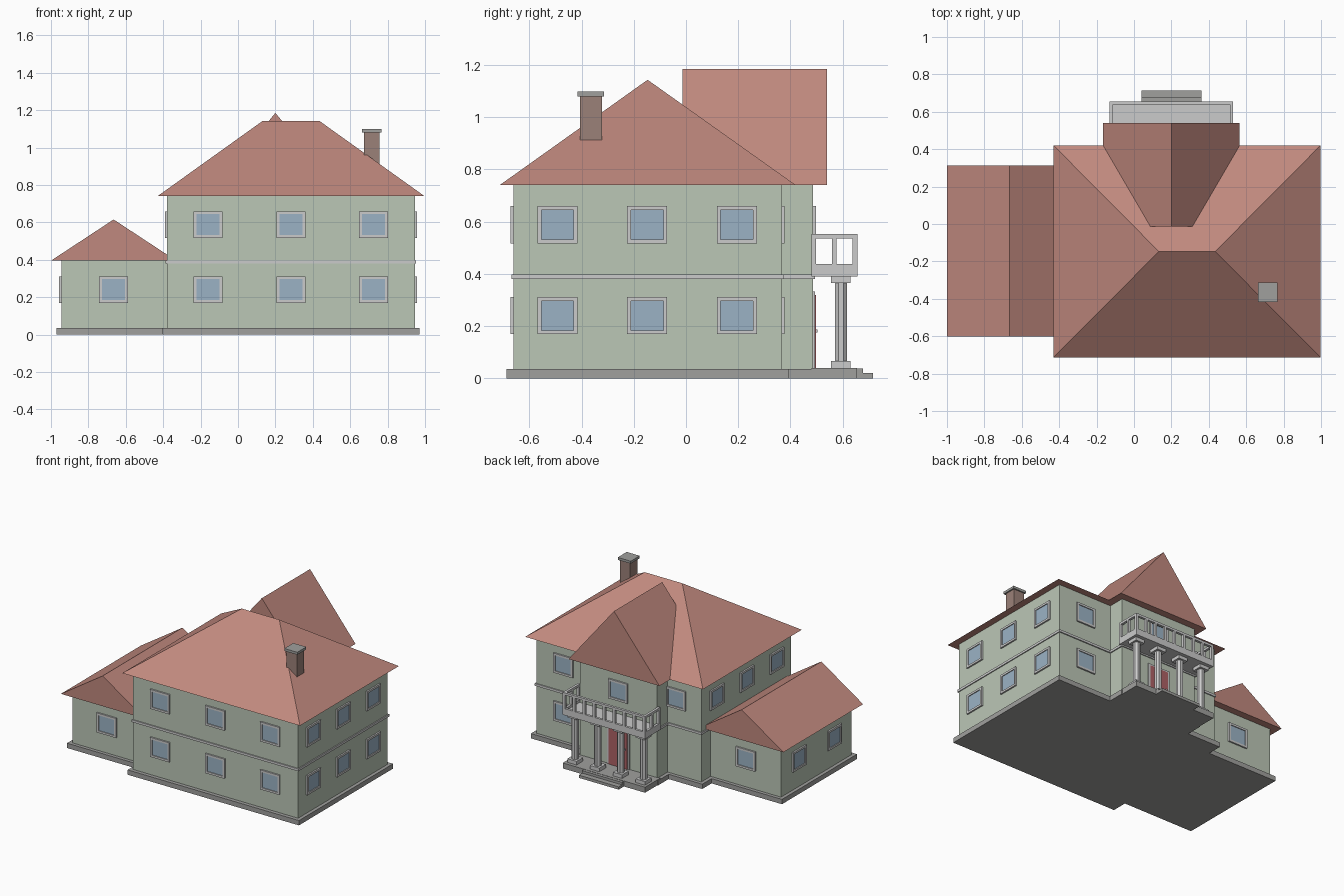
import bpy, bmesh
from math import pi
from mathutils import Matrix

if "Cube" in bpy.data.objects:
    bpy.data.objects.remove(bpy.data.objects["Cube"])


def mat(name, r, g, b):
    m = bpy.data.materials.new(name)
    m.diffuse_color = (r, g, b, 1)
    m.use_nodes = True
    m.node_tree.nodes["Principled BSDF"].inputs["Base Color"].default_value = m.diffuse_color
    return m


WALL = mat("wall_paint", 0.50, 0.57, 0.47)
ROOF = mat("roof_tile", 0.53, 0.25, 0.21)
BRICK = mat("brick", 0.33, 0.22, 0.19)
GLASS = mat("glass", 0.33, 0.45, 0.56)
DOOR = mat("door_paint", 0.42, 0.12, 0.13)
TRIM = mat("trim", 0.52, 0.52, 0.51)
STONE = mat("stone", 0.35, 0.35, 0.34)


def add_box(bm, x0, x1, y0, y1, z0, z1):
    m = Matrix.Translation(((x0 + x1) / 2, (y0 + y1) / 2, (z0 + z1) / 2))
    bmesh.ops.create_cube(bm, size=1, matrix=m @ Matrix.Diagonal((x1 - x0, y1 - y0, z1 - z0, 1)))


def finish(bm, name, material, matrix=None):
    bmesh.ops.recalc_face_normals(bm, faces=bm.faces)
    me = bpy.data.meshes.new(name)
    bm.to_mesh(me)
    bm.free()
    me.materials.append(material)
    ob = bpy.data.objects.new(name, me)
    if matrix:
        ob.matrix_world = matrix
    bpy.context.collection.objects.link(ob)
    return ob


def boxes(name, material, *dims, matrix=None):
    bm = bmesh.new()
    for d in dims:
        add_box(bm, *d)
    return finish(bm, name, material, matrix)


def ridge_roof(name, x0, x1, y0, y1, z0, ridge):
    """Closed roof: eaves rectangle plus two ridge points."""
    bm = bmesh.new()
    pts = [(x0, y0, z0), (x1, y0, z0), (x1, y1, z0), (x0, y1, z0), *ridge]
    for p in pts:
        bm.verts.new(p)
    bmesh.ops.convex_hull(bm, input=bm.verts[:])
    bmesh.ops.dissolve_limit(bm, angle_limit=0.01, verts=bm.verts[:], edges=bm.edges[:])
    return finish(bm, name, ROOF)


# Walls
boxes("main_walls", WALL, (-0.38, 0.945, -0.66, 0.367, 0.03, 0.74))
boxes("bay_walls", WALL, (-0.11, 0.51, 0.3, 0.487, 0.03, 0.74))
boxes("wing_walls", WALL, (-0.945, -0.36, -0.55, 0.26, 0.03, 0.395))

# Plinths and belt course
boxes("plinth", STONE,
      (-0.405, 0.97, -0.687, 0.392, 0, 0.035),
      (-0.135, 0.535, 0.3, 0.512, 0, 0.035),
      (-0.97, -0.38, -0.575, 0.285, 0, 0.035))
boxes("belt_course", TRIM,
      (-0.387, 0.952, -0.668, 0.375, 0.38, 0.397),
      (-0.118, 0.518, 0.3, 0.494, 0.38, 0.397))

# Roofs
ridge_roof("main_roof", -0.43, 0.997, -0.713, 0.42, 0.74,
           [(0.133, -0.147, 1.143), (0.434, -0.147, 1.143)])
ridge_roof("bay_roof", -0.165, 0.565, -0.013, 0.54, 0.74,
           [(0.2, -0.013, 1.185), (0.2, 0.54, 1.185)])
ridge_roof("wing_roof", -1.0, -0.33, -0.602, 0.312, 0.395,
           [(-0.665, -0.602, 0.615), (-0.665, 0.312, 0.615)])

# Chimney
boxes("chimney", BRICK, (0.673, 0.757, -0.405, -0.322, 0.912, 1.08))
boxes("chimney_cap", STONE, (0.663, 0.767, -0.416, -0.313, 1.08, 1.098))


# Windows: modelled facing -y, then turned onto each wall
def window(x, y, z, turn):
    m = Matrix.Translation((x, y, z)) @ Matrix.Rotation(turn, 4, 'Z')
    w, h, t = 0.077, 0.071, 0.015
    boxes("window_frame", TRIM,
          (-w, w, -0.011, 0.004, h - t, h), (-w, w, -0.011, 0.004, -h, t - h),
          (-w, t - w, -0.011, 0.004, t - h, h - t), (w - t, w, -0.011, 0.004, t - h, h - t), matrix=m)
    boxes("window_glass", GLASS, (t - w, w - t, -0.005, 0.004, t - h, h - t), matrix=m)


FRONT, RIGHT, BACK, LEFT = 0, pi / 2, pi, -pi / 2
LOW, HIGH = 0.24, 0.588
for z in (LOW, HIGH):
    for x in (-0.16, 0.283, 0.724):
        window(x, -0.66, z, FRONT)
    for y in (-0.492, -0.149, 0.195):
        window(0.945, y, z, RIGHT)
        if z == HIGH:
            window(-0.38, y, z, LEFT)
    window(0.724, 0.367, z, BACK)
window(-0.18, 0.367, HIGH, BACK)
window(0.2, 0.487, HIGH, BACK)
window(-0.665, -0.55, LOW, FRONT)
window(-0.665, 0.26, LOW, BACK)
for y in (-0.348, 0.058):
    window(-0.945, y, LOW, LEFT)

# Door with frame and knob
boxes("door", DOOR, (0.125, 0.275, 0.48, 0.497, 0.04, 0.32))
boxes("door_frame", TRIM, (0.11, 0.125, 0.48, 0.494, 0.035, 0.333),
      (0.275, 0.29, 0.48, 0.494, 0.035, 0.333), (0.125, 0.275, 0.48, 0.494, 0.32, 0.333))
boxes("door_knob", TRIM, (0.138, 0.148, 0.49, 0.504, 0.175, 0.187))

# Porch floor and steps
boxes("porch_floor", STONE, (-0.13, 0.53, 0.48, 0.655, 0, 0.04))
boxes("porch_steps", STONE, (0.04, 0.36, 0.6, 0.677, 0, 0.038), (0.04, 0.36, 0.6, 0.715, 0, 0.02))

# Columns: octagonal shafts with square base and capital
for i in range(4):
    x, y = 0.2 + (i - 1.5) * 0.183, 0.593
    bm = bmesh.new()
    bmesh.ops.create_cone(bm, cap_ends=True, segments=8, radius1=0.025, radius2=0.025, depth=0.31,
                          matrix=Matrix.Translation((x, y, 0.215)) @ Matrix.Rotation(pi / 8, 4, 'Z'))
    add_box(bm, x - 0.037, x + 0.037, y - 0.037, y + 0.037, 0.04, 0.066)
    add_box(bm, x - 0.037, x + 0.037, y - 0.037, y + 0.037, 0.366, 0.39)
    finish(bm, "column", TRIM)

# Balcony slab, rails and balusters
X0, X1, Y0, Y1, T = -0.13, 0.53, 0.48, 0.656, 0.018
boxes("balcony_slab", TRIM, (X0, X1, Y0, Y1, 0.39, 0.42))
for z0, z1, name in ((0.42, 0.438, "bottom_rail"), (0.536, 0.553, "top_rail")):
    boxes(name, TRIM, (X0, X1, Y1 - T, Y1, z0, z1),
          (X0, X0 + T, Y0, Y1 - T, z0, z1), (X1 - T, X1, Y0, Y1 - T, z0, z1))
posts = []
for i in range(9):
    x = X0 + i * (X1 - X0 - T) / 8
    posts.append((x, x + T, Y1 - T, Y1, 0.438, 0.536))
for x in (X0, X1 - T):
    for y in (Y0, (Y0 + Y1 - T) / 2):
        posts.append((x, x + T, y, y + T, 0.438, 0.536))
boxes("balusters", TRIM, *posts)
